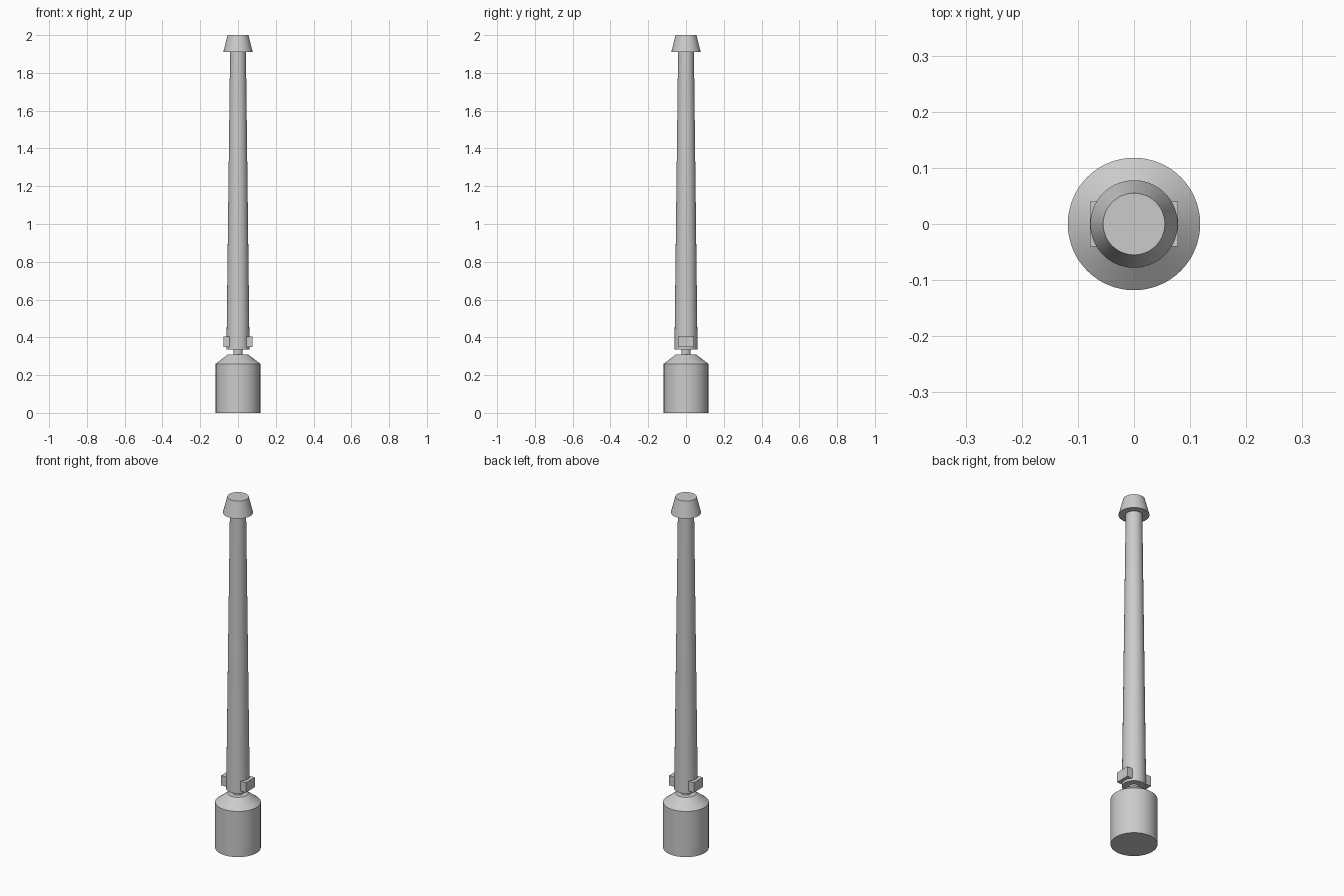
import bpy
import math

if "Cube" in bpy.data.objects:
    bpy.data.objects.remove(bpy.data.objects["Cube"], do_unlink=True)

grey = bpy.data.materials.new("light grey")
grey.use_nodes = True
colour = (0.6, 0.6, 0.6, 1)
grey.diffuse_color = colour
grey.node_tree.nodes["Principled BSDF"].inputs["Base Color"].default_value = colour


def tapered(name, low, high, r_low, r_high):
    """Upright round part between two heights."""
    bpy.ops.mesh.primitive_cone_add(vertices=64, radius1=r_low, radius2=r_high,
                                    depth=high - low, location=(0, 0, (low + high) / 2))
    part = bpy.context.object
    part.name = name
    part.data.materials.append(grey)
    bpy.ops.object.shade_smooth_by_angle(angle=math.radians(30))


def block(name, x):
    """Small side lug, partly sunk into the shaft."""
    bpy.ops.mesh.primitive_cube_add(size=1, location=(x, 0, 0.377))
    part = bpy.context.object
    part.name = name
    part.scale = (0.038, 0.081, 0.056)
    part.data.materials.append(grey)


# Base and its sloped shoulder
tapered("base", 0, 0.26, 0.118, 0.118)
tapered("shoulder", 0.26, 0.31, 0.118, 0.053)

# Neck, long tapering shaft and flared cap
tapered("neck", 0.31, 0.335, 0.025, 0.025)
tapered("shaft", 0.335, 1.91, 0.061, 0.042)
tapered("cap", 1.91, 2.0, 0.078, 0.055)

# Side lugs
for side, sign in (("left", 1), ("right", -1)):
    block(side + "_lug", sign * 0.059)
